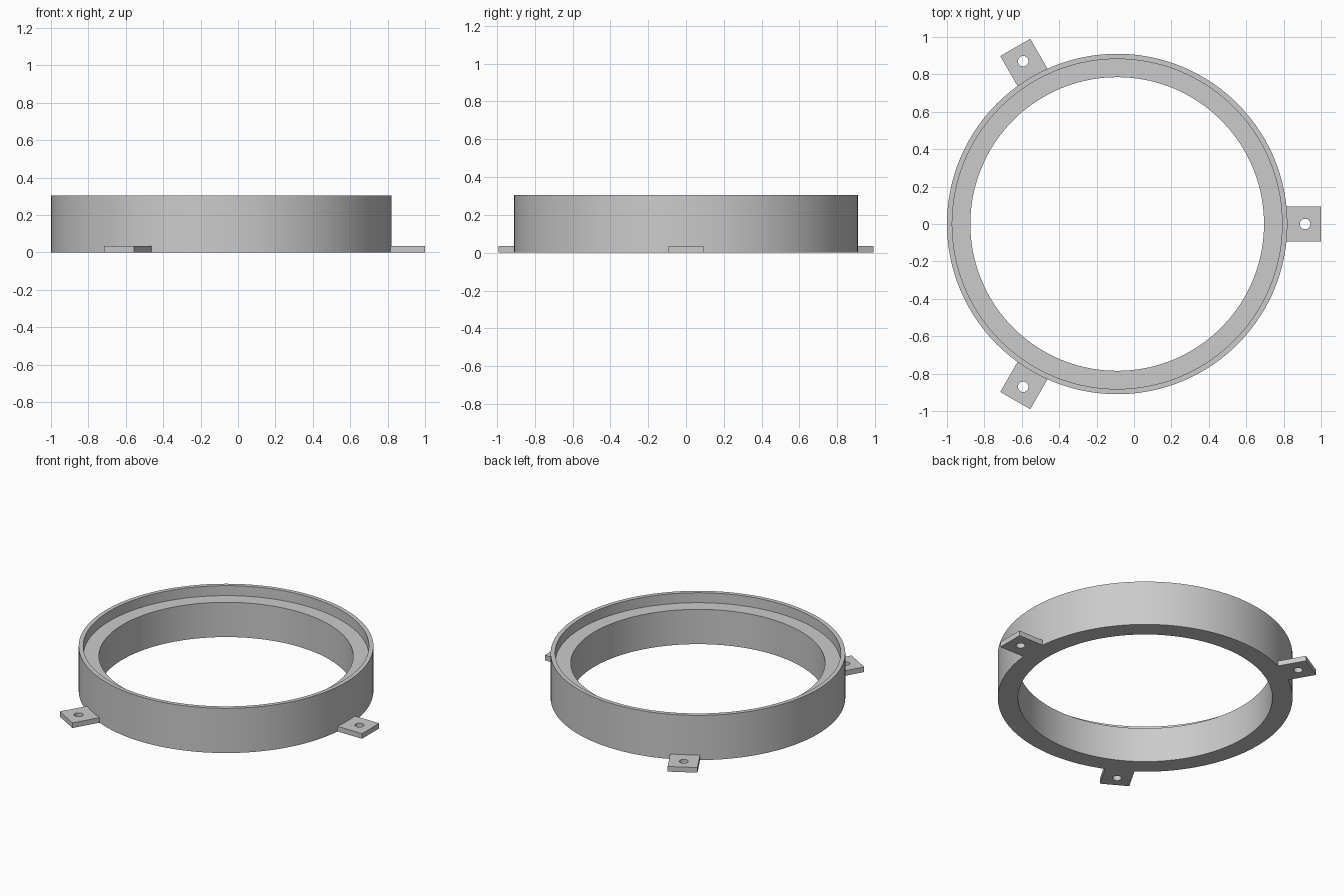
import bpy, bmesh, math
from mathutils import Matrix, Vector

if "Cube" in bpy.data.objects:
    bpy.data.objects.remove(bpy.data.objects["Cube"])

CENTRE = Vector((-0.09, 0, 0))
R_OUT, R_RECESS, R_IN = 0.91, 0.882, 0.785
HEIGHT, LEDGE = 0.305, 0.237
TAB_END, TAB_HALF, TAB_THICK = 1.09, 0.0925, 0.035
HOLE_AT, HOLE_R = 1.005, 0.028

grey = bpy.data.materials.new("plain_grey")
grey.diffuse_color = (0.6, 0.6, 0.6, 1)
grey.use_nodes = True
grey.node_tree.nodes["Principled BSDF"].inputs["Base Color"].default_value = grey.diffuse_color


def make_object(name, bm):
    bmesh.ops.recalc_face_normals(bm, faces=bm.faces)
    mesh = bpy.data.meshes.new(name)
    bm.to_mesh(mesh)
    bm.free()
    mesh.materials.append(grey)
    obj = bpy.data.objects.new(name, mesh)
    bpy.context.collection.objects.link(obj)
    bpy.ops.object.select_all(action='DESELECT')
    obj.select_set(True)
    bpy.context.view_layer.objects.active = obj
    bpy.ops.object.shade_smooth_by_angle(angle=math.radians(30))
    return obj


def bridge_loops(bm, loops):
    """Join closed loops of vertices in a cycle, giving a closed skin."""
    for a, b in zip(loops, loops[1:] + loops[:1]):
        for i in range(len(a)):
            j = (i + 1) % len(a)
            bm.faces.new((a[i], a[j], b[j], b[i]))


# Ring body with a stepped recess around the top of the bore
bm = bmesh.new()
profile = [(R_OUT, 0), (R_OUT, HEIGHT), (R_RECESS, HEIGHT),
           (R_RECESS, LEDGE), (R_IN, LEDGE), (R_IN, 0)]
N = 144
loops = [[bm.verts.new((r * math.cos(math.tau * i / N),
                        r * math.sin(math.tau * i / N), z)) for i in range(N)]
         for r, z in profile]
bridge_loops(bm, loops)
make_object("ring_body", bm).location = CENTRE


# Drilled mounting tab, its inner end following the ring wall
def mounting_tab(name, angle):
    bm = bmesh.new()
    n = 32
    edge, hole = [], []
    for i in range(n):
        a = math.tau * i / n
        c, s = math.cos(a), math.sin(a)
        k = max(abs(c), abs(s))
        u, y = c / k, s / k * TAB_HALF
        inner_end = math.sqrt((R_OUT - 0.002) ** 2 - y * y)
        end = TAB_END if u > 0 else inner_end
        edge.append((HOLE_AT + abs(u) * (end - HOLE_AT), y))
        hole.append((HOLE_AT + HOLE_R * c, HOLE_R * s))
    loops = [[bm.verts.new((x, y, z)) for x, y in pts]
             for pts, z in ((edge, 0), (edge, TAB_THICK),
                            (hole, TAB_THICK), (hole, 0))]
    bridge_loops(bm, loops)
    bm.transform(Matrix.Rotation(angle, 4, 'Z'))
    make_object(name, bm).location = CENTRE


for i in range(3):
    mounting_tab(f"mounting_tab_{i + 1}", math.tau * i / 3)
